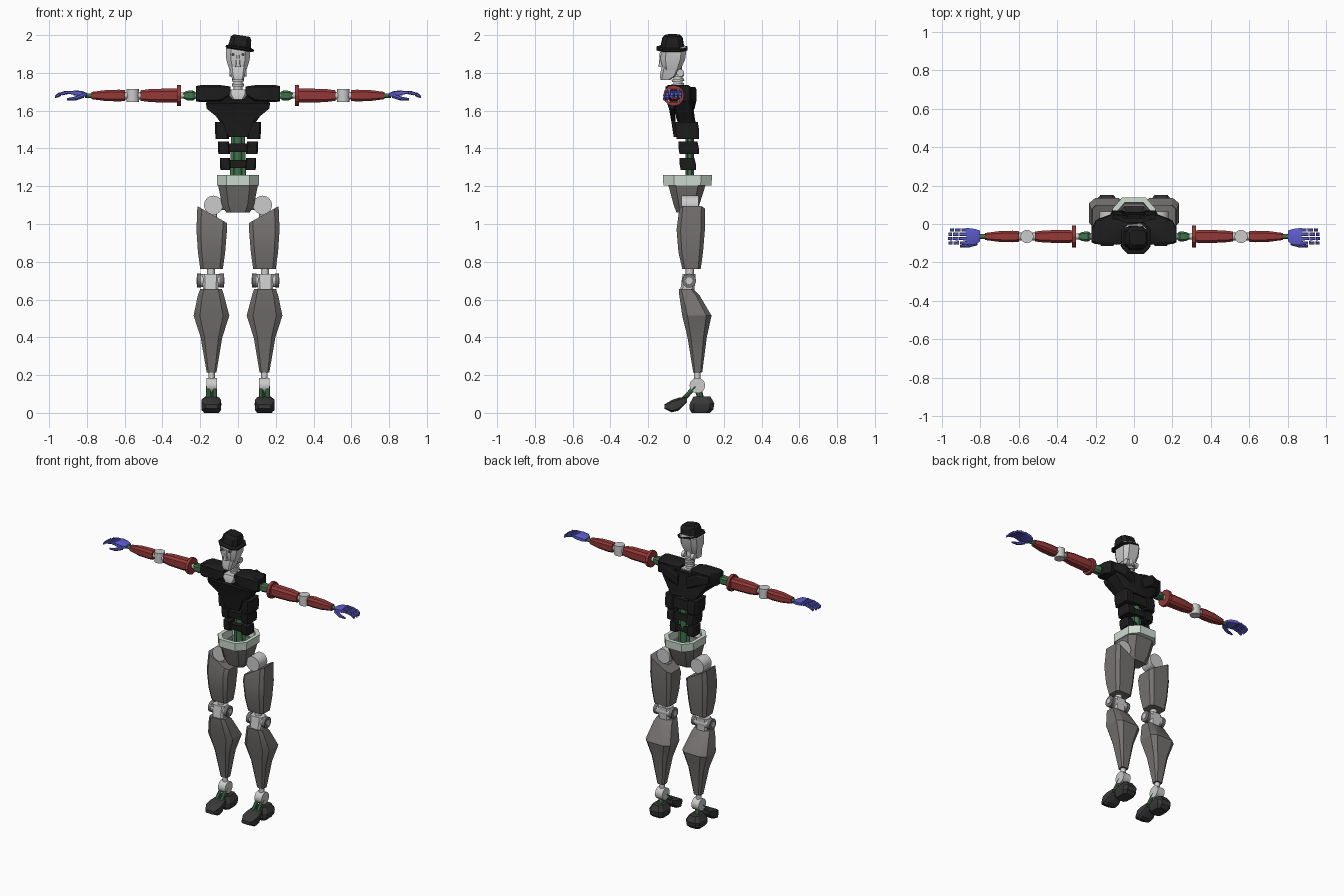
import bpy, bmesh, math
from mathutils import Vector, Matrix

COL = dict(black=(.012, .012, .012), red=(.3, .04, .04), blue=(.11, .11, .62), green=(.05, .17, .07),
           leg=(.18, .17, .165), foot=(.04, .04, .04), mint=(.62, .72, .64), eye=(.06, .06, .06))
MATS = {}


def finish(name, bm, col, mirror):
    bmesh.ops.recalc_face_normals(bm, faces=bm.faces)
    me = bpy.data.meshes.new(name)
    bm.to_mesh(me)
    bm.free()
    me.shade_smooth()
    me.set_sharp_from_angle(angle=math.radians(28))
    ob = bpy.data.objects.new(name, me)
    bpy.context.collection.objects.link(ob)
    if col:
        if col not in MATS:
            MATS[col] = bpy.data.materials.new(col)
            MATS[col].diffuse_color = (*COL[col], 1)
        me.materials.append(MATS[col])
    if mirror:
        ob.modifiers.new("mirror", 'MIRROR').use_axis[0] = True
    return ob


def loft(name, rings, col=None, axis='z', mirror=False, c=.3, closed=False, tilt=None):
    """Chamfered-rectangle sections (w, u0, u1, v0, v1[, slant along u]) joined along an axis."""
    bm = bmesh.new()
    k = 1 - c
    shape = [(-k, -1), (k, -1), (1, -k), (1, k), (k, 1), (-k, 1), (-1, k), (-1, -k)]
    loops = []
    for r in rings:
        w, u0, u1, v0, v1 = r[:5]
        s = r[5] if len(r) > 5 else 0
        loop = []
        for a, b in shape:
            u, v, h = (u0 + u1 + a * (u1 - u0)) / 2, (v0 + v1 + b * (v1 - v0)) / 2, w + s * a
            loop.append(bm.verts.new({'z': (u, v, h), 'x': (h, u, v), 'y': (u, h, v)}[axis]))
        loops.append(loop)
    pairs = list(zip(loops, loops[1:])) + ([(loops[-1], loops[0])] if closed else [])
    for p, q in pairs:
        for i in range(8):
            j = (i + 1) % 8
            bm.faces.new((p[i], p[j], q[j], q[i]))
    if not closed:
        bm.faces.new(loops[0])
        bm.faces.new(loops[-1])
    if tilt:
        ax, deg, centre = tilt
        bmesh.ops.rotate(bm, verts=bm.verts, cent=centre, matrix=Matrix.Rotation(math.radians(deg), 3, ax))
    return finish(name, bm, col, mirror)


def rod(name, p, q, r, col=None, mirror=False, seg=16, r2=None):
    p, q = Vector(p), Vector(q)
    bm = bmesh.new()
    m = Matrix.Translation((p + q) / 2) @ (q - p).to_track_quat('Z', 'Y').to_matrix().to_4x4()
    bmesh.ops.create_cone(bm, cap_ends=True, segments=seg, radius1=r, radius2=r if r2 is None else r2,
                          depth=(q - p).length, matrix=m)
    return finish(name, bm, col, mirror)


# hat, tilted to one side
HC = ('Y', 9, (0, -.07, 1.94))
loft("hat_brim", [(1.922, -.055, .075, -.145, -.005), (1.928, -.066, .088, -.157, .008),
                  (1.936, -.064, .086, -.155, .006), (1.942, -.05, .07, -.135, -.015)], 'black', c=.45, tilt=HC)
loft("hat_crown", [(1.938, -.052, .07, -.135, -.01), (1.985, -.046, .064, -.125, -.018),
                   (2.0, -.034, .054, -.11, -.032)], 'black', c=.4, tilt=HC)

# head
loft("skull", [(1.815, -.045, .045, -.12, -.03), (1.87, -.062, .062, -.135, -.005),
               (1.93, -.064, .064, -.132, .004), (1.945, -.055, .055, -.12, -.005)], c=.4)
loft("jaw", [(1.762, -.028, .028, -.135, -.085), (1.785, -.036, .036, -.138, -.05),
             (1.83, -.044, .044, -.13, -.03)], c=.3)
loft("nose", [(1.83, -.013, .013, -.146, -.12), (1.9, -.006, .006, -.138, -.12)], c=.2)
rod("jaw_hinge", (.025, -.03, 1.8), (.046, -.03, 1.8), .02, None, True)
rod("eye_socket", (.027, -.128, 1.897), (.027, -.138, 1.897), .014, None, True)
rod("eye", (.027, -.13, 1.897), (.027, -.141, 1.897), .009, 'eye', True)

# neck and collar
rod("neck", (0, -.04, 1.66), (0, -.045, 1.83), .024)
for i in range(3):
    rod("neck_ring", (0, -.042, 1.73 + .025 * i), (0, -.043, 1.743 + .025 * i), .033)
loft("collar", [(1.66, -.03, .03, -.108, -.03), (1.69, -.055, .055, -.108, .0), (1.712, -.05, .05, -.1, .0)])

# chest and shoulders
loft("chest", [(1.54, -.095, .095, -.045, .05), (1.64, -.165, .165, -.075, .035),
               (1.69, -.19, .19, -.09, .025), (1.705, -.17, .17, -.08, .03)], 'black', c=.25)
loft("breast_plate", [(1.46, -.05, .05, -.065, -.05), (1.545, -.085, .085, -.078, -.055),
                      (1.61, -.165, .165, -.09, -.06), (1.64, -.17, .17, -.1, -.06)], 'black', c=.15)
loft("shoulder", [(.04, -.1, .01, 1.685, 1.728), (.09, -.108, .025, 1.65, 1.735),
                  (.2, -.105, .02, 1.645, 1.735), (.222, -.095, -.025, 1.65, 1.73)],
     'black', 'x', True, c=.2)
loft("shoulder_blade", [(.035, .0, .045, 1.6, 1.68), (.11, .005, .055, 1.64, 1.725),
                        (.19, -.01, .025, 1.67, 1.715)], 'black', 'x', True, c=.25)

# ribs: a thinner core with a raised plate wrapped round each side
for z0, z1, hx, y0, y1 in ((1.45, 1.54, .122, -.055, .07), (1.37, 1.438, .107, -.04, .068),
                           (1.285, 1.35, .096, -.034, .052)):
    loft("rib_core", [(z0 + .012, -hx * .8, hx * .8, y0 + .01, y1 - .008),
                      (z1 - .012, -hx * .8, hx * .8, y0 + .006, y1 - .012)], 'black')
    loft("rib_side", [(z0, hx * .4, hx * .97, y0 + .006, y1), ((z0 + z1) / 2, hx * .4, hx, y0, y1),
                      (z1, hx * .45, hx, y0, y1 - .008)], 'black', mirror=True, c=.25)

# spine rods
rod("spine", (0, .02, 1.12), (0, .02, 1.56), .022, 'green')
rod("spine_side", (.035, .02, 1.12), (.025, .02, 1.5), .011, 'green', True)

# pelvis basin with pale rim
loft("pelvis", [(1.06, -.062, .062, -.05, .05), (1.1, -.085, .085, -.065, .07), (1.21, -.106, .106, -.095, .105),
                (1.21, -.085, .085, -.08, .09), (1.13, -.055, .055, -.045, .05)], 'leg', c=.4)
loft("pelvis_rim", [(1.205, -.11, .11, -.12, .135), (1.26, -.112, .112, -.122, .138),
                    (1.26, -.088, .088, -.095, .112), (1.205, -.085, .085, -.09, .105)], 'mint', c=.45, closed=True)

# hips
rod("hip_joint", (.13, -.025, 1.1), (.13, .065, 1.1), .05, None, True, 24)
rod("hip_axle", (.04, .02, 1.1), (.14, .02, 1.1), .025, None, True)
loft("hip_post", [(1.0, .11, .16, -.01, .05), (1.08, .11, .16, -.01, .05)], None, mirror=True)

# thighs, top cut on a slant
loft("thigh", [(.763, .08, .2, -.02, .078), (.85, .068, .212, -.04, .09), (.97, .058, .22, -.05, .1),
               (1.05, .058, .215, -.035, .1, .045)], 'leg', mirror=True, c=.28)

# knees
rod("knee_axle", (.085, .016, .7), (.205, .016, .7), .034, None, True, 20)
for x in (.075, .195):
    rod("knee_disc", (x, .016, .7), (x + .022, .016, .7), .037, 'leg', True, 20)
    rod("knee_cap", (x - .004, .016, .7), (x + .026, .016, .7), .018, None, True)
loft("knee_block", [(.65, .105, .185, -.03, .045), (.735, .1, .19, -.018, .05)], None, mirror=True)
rod("knee_post", (.143, .02, .71), (.143, .02, .79), .022, None, True)

# calves
loft("calf", [(.655, .085, .2, -.038, .04), (.625, .075, .212, -.036, .07), (.515, .046, .235, -.02, .135),
              (.4, .083, .198, .008, .11), (.215, .114, .166, .038, .086)], 'leg', mirror=True, c=.35)

# ankles and split feet
rod("ankle_post", (.14, .06, .13), (.14, .06, .225), .017, None, True)
rod("ankle_joint", (.112, .06, .145), (.168, .06, .145), .041, None, True, 20)
for x in (.122, .158):
    rod("toe_strut", (x, .05, .14), (x, -.04, .045), .012, 'green', True, 8)
rod("heel_strut", (.14, .06, .14), (.14, .085, .05), .018, 'green', True, 8)
loft("heel", [(.0, .1, .18, .03, .125), (.02, .09, .192, .018, .145), (.05, .088, .194, .02, .15),
              (.086, .108, .174, .04, .13)], 'foot', mirror=True, c=.35)
loft("toe", [(-.114, .108, .172, .022, .045), (-.075, .09, .192, .003, .068), (-.04, .09, .192, .012, .08),
             (.005, .1, .18, .055, .086)], 'foot', 'y', True, c=.3)

# arms
AY, AZ = -.065, 1.68


def arm(name, rings, col=None, c=.4):
    loft(name, [(x, AY - hy, AY + hy, AZ - hz, AZ + hz) for x, hy, hz in rings], col, 'x', True, c)


rod("shoulder_axle", (.2, AY, AZ), (.32, AY, AZ), .016, None, True)
arm("shoulder_link", [(.225, .018, .018), (.24, .026, .027), (.27, .024, .025), (.29, .014, .015)], 'green')
rod("arm_disc", (.302, AY, AZ), (.322, AY, AZ), .056, 'red', True, 12)
arm("upper_arm", [(.32, .032, .036), (.36, .034, .037), (.46, .032, .035), (.515, .026, .028)], 'red')
rod("elbow_pin", (.5, AY, AZ), (.61, AY, AZ), .02, None, True)
rod("elbow", (.557, AY, AZ - .034), (.557, AY, AZ + .034), .034, None, True, 20)
arm("forearm", [(.597, .027, .029), (.63, .03, .031), (.7, .028, .029), (.775, .018, .019)], 'red')
rod("wrist", (.77, AY, AZ), (.81, AY, AZ), .012, 'green', True)

# hands: palm, four fingers of three joints, thumb
loft("palm", [(.8, -.09, -.035, 1.675, 1.694), (.825, -.108, -.026, 1.674, 1.704),
              (.872, -.108, -.02, 1.682, 1.708)], 'blue', 'x', True)
for i in range(4):
    y, n = -.031 - .0225 * i, (.0, .004, .002, -.008)[3 - i]
    pts = [(.87, 1.695), (.908 + n, 1.696), (.942 + n, 1.688), (.966 + n, 1.674)]
    for (xa, za), (xb, zb) in zip(pts, pts[1:]):
        loft("finger", [(xa + .002, y - .009, y + .009, za - .009, za + .009),
                        (xb - .002, y - .008, y + .008, zb - .007, zb + .007)], 'blue', 'x', True)
rod("thumb_base", (.82, -.098, 1.68), (.862, -.112, 1.664), .013, 'blue', True, 8, .011)
rod("thumb_tip", (.862, -.112, 1.664), (.905, -.116, 1.66), .011, 'blue', True, 8, .006)
